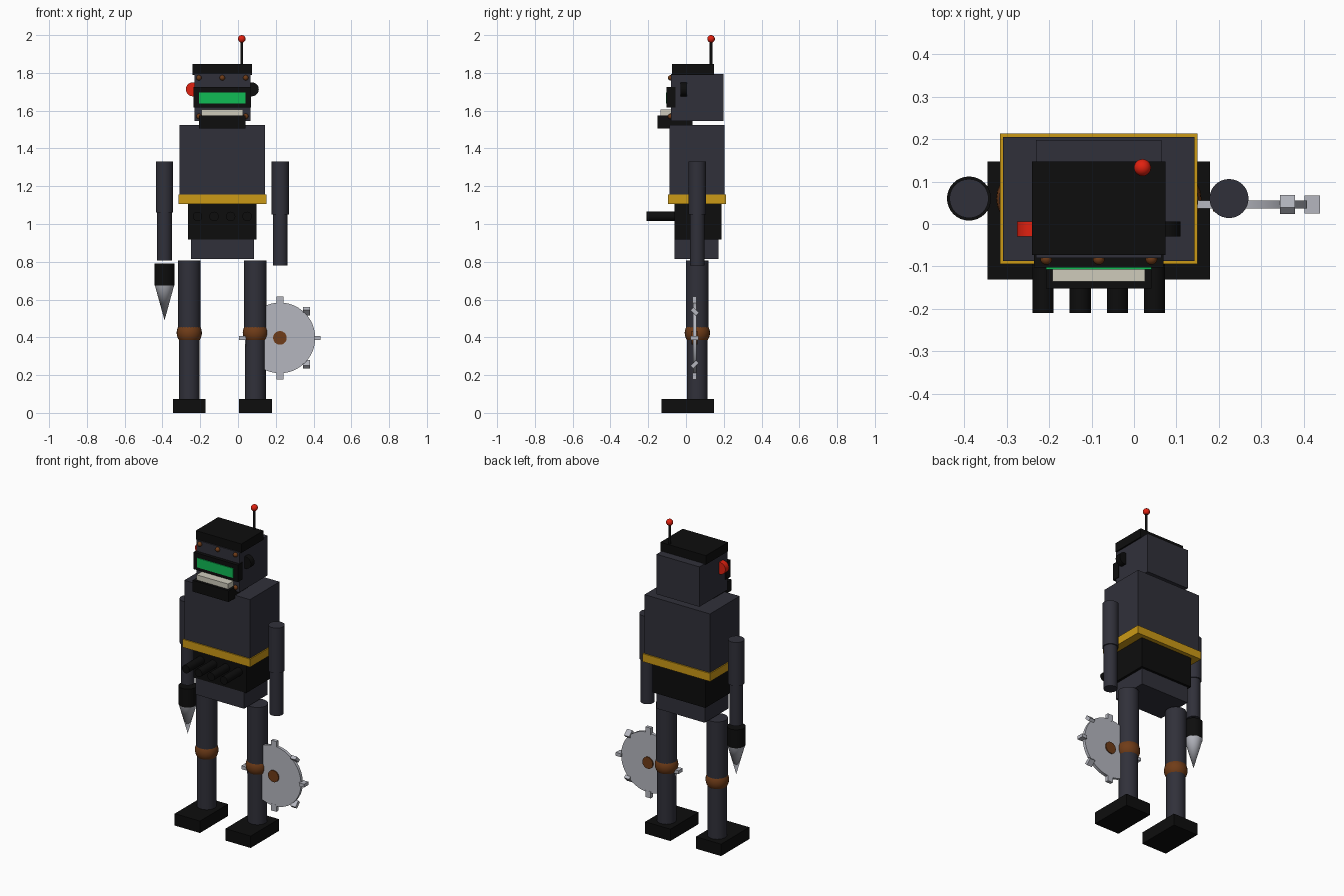
import bpy
from math import pi, cos, sin

default = bpy.data.objects.get("Cube")
if default:
    bpy.data.objects.remove(default, do_unlink=True)


def material(name, r, g, b):
    m = bpy.data.materials.new(name)
    m.use_nodes = True
    m.diffuse_color = (r, g, b, 1)
    m.node_tree.nodes["Principled BSDF"].inputs["Base Color"].default_value = (r, g, b, 1)
    return m


iron = material("dark iron", 0.03, 0.03, 0.042)
black = material("black", 0.004, 0.004, 0.004)
gold = material("gold", 0.6, 0.32, 0.008)
rust = material("rust brown", 0.16, 0.045, 0.009)
steel = material("steel", 0.46, 0.47, 0.52)
green = material("green glow", 0.005, 0.5, 0.09)
red = material("red", 0.75, 0.015, 0.005)
cream = material("cream", 0.62, 0.6, 0.5)


def finish(name, mat, smooth=False):
    ob = bpy.context.object
    ob.name = name
    ob.data.materials.append(mat)
    if smooth:
        bpy.ops.object.shade_smooth_by_angle()
    return ob


def box(name, mat, x, y, z):
    """Box given by its (low, high) extents."""
    ext = (x, y, z)
    bpy.ops.mesh.primitive_cube_add(size=1, location=[(a + b) / 2 for a, b in ext])
    ob = finish(name, mat)
    ob.scale = [b - a for a, b in ext]
    return ob


def rod(name, mat, x, y, z0, z1, r, top=None):
    """Upright cylinder, or cone when the top radius differs."""
    bpy.ops.mesh.primitive_cone_add(vertices=32, radius1=r, radius2=r if top is None else top,
                                    depth=z1 - z0, location=(x, y, (z0 + z1) / 2))
    return finish(name, mat, True)


def disc(name, mat, loc, r, depth, verts=32):
    """Cylinder lying along y."""
    bpy.ops.mesh.primitive_cylinder_add(vertices=verts, radius=r, depth=depth,
                                        location=loc, rotation=(pi / 2, 0, 0))
    return finish(name, mat, True)


def ball(name, mat, loc, r):
    bpy.ops.mesh.primitive_uv_sphere_add(segments=24, ring_count=14, radius=r, location=loc)
    return finish(name, mat, True)


MID = -0.083   # centre line of the body
DEEP = 0.06    # depth of the limbs


def centred(half):
    return (MID - half, MID + half)


# Body
box("torso", iron, centred(0.226), (-0.087, 0.205), (1.15, 1.523))
box("belt", gold, centred(0.233), (-0.094, 0.213), (1.106, 1.156))
box("belly", black, centred(0.182), (-0.06, 0.187), (0.918, 1.106))
box("pelvis", iron, centred(0.167), (-0.06, 0.172), (0.816, 0.918))
for i in range(4):
    disc("belly_pipe", black, (MID + (i - 1.5) * 0.0875, -0.128, 1.04), 0.025, 0.164, 24)

# Head
box("head", iron, centred(0.148), (-0.08, 0.198), (1.544, 1.793))
box("cap", black, centred(0.157), (-0.073, 0.147), (1.79, 1.846))
box("visor", black, centred(0.153), (-0.102, -0.055), (1.618, 1.724))
box("visor_glow", green, centred(0.124), (-0.107, -0.1), (1.638, 1.697))
box("teeth", cream, centred(0.109), (-0.135, -0.07), (1.573, 1.607))
box("jaw", black, centred(0.124), (-0.152, 0.034), (1.505, 1.575))
for z, xs in ((1.774, (-0.124, 0, 0.124)), (1.57, (-0.124, 0.124))):
    for dx in xs:
        ball("rivet", rust, (MID + dx, -0.082, z), 0.014)
for name, mat, side in (("right_ear", red, -1), ("left_ear", black, 1)):
    disc(name, mat, (MID + side * 0.156, -0.012, 1.713), 0.037, 0.036)
rod("antenna", black, 0.02, 0.133, 1.84, 1.97, 0.0075)
ball("antenna_tip", red, (0.02, 0.133, 1.98), 0.02)

# Arms
for side, x, elbow, wrist in (("right", -0.389, 1.06, 0.808), ("left", 0.224, 1.05, 0.78)):
    rod(side + "_upper_arm", iron, x, DEEP, elbow, 1.332, 0.046)
    rod(side + "_forearm", iron, x, DEEP, wrist, elbow, 0.039)
rod("drill_cuff", black, -0.389, DEEP, 0.675, 0.79, 0.052)
rod("drill_bit", steel, -0.389, DEEP, 0.49, 0.675, 0, 0.051)

# Saw blade with its teeth turned around the rim
saw_x, saw_y, saw_z = 0.222, 0.046, 0.397
disc("saw_blade", steel, (saw_x, saw_y, saw_z), 0.187, 0.019, 48)
disc("saw_hub", rust, (saw_x, saw_y, saw_z), 0.036, 0.032)
for i in range(8):
    a = i * pi / 4
    bpy.ops.mesh.primitive_cube_add(size=1, rotation=(-a, 0, 0), location=(
        saw_x + 0.198 * cos(a), saw_y, saw_z + 0.198 * sin(a)))
    finish("saw_tooth", steel).scale = (0.036, 0.042, 0.021)

# Legs
for side, s in (("right", -1), ("left", 1)):
    x = MID + s * 0.175
    rod(side + "_thigh", iron, x, DEEP, 0.424, 0.808, 0.06)
    rod(side + "_shin", iron, x, DEEP, 0.06, 0.424, 0.055)
    ball(side + "_knee", rust, (x, DEEP, 0.424), 0.067)
    box(side + "_foot", black, (x - 0.087, x + 0.087), (-0.131, 0.147), (0, 0.074))
